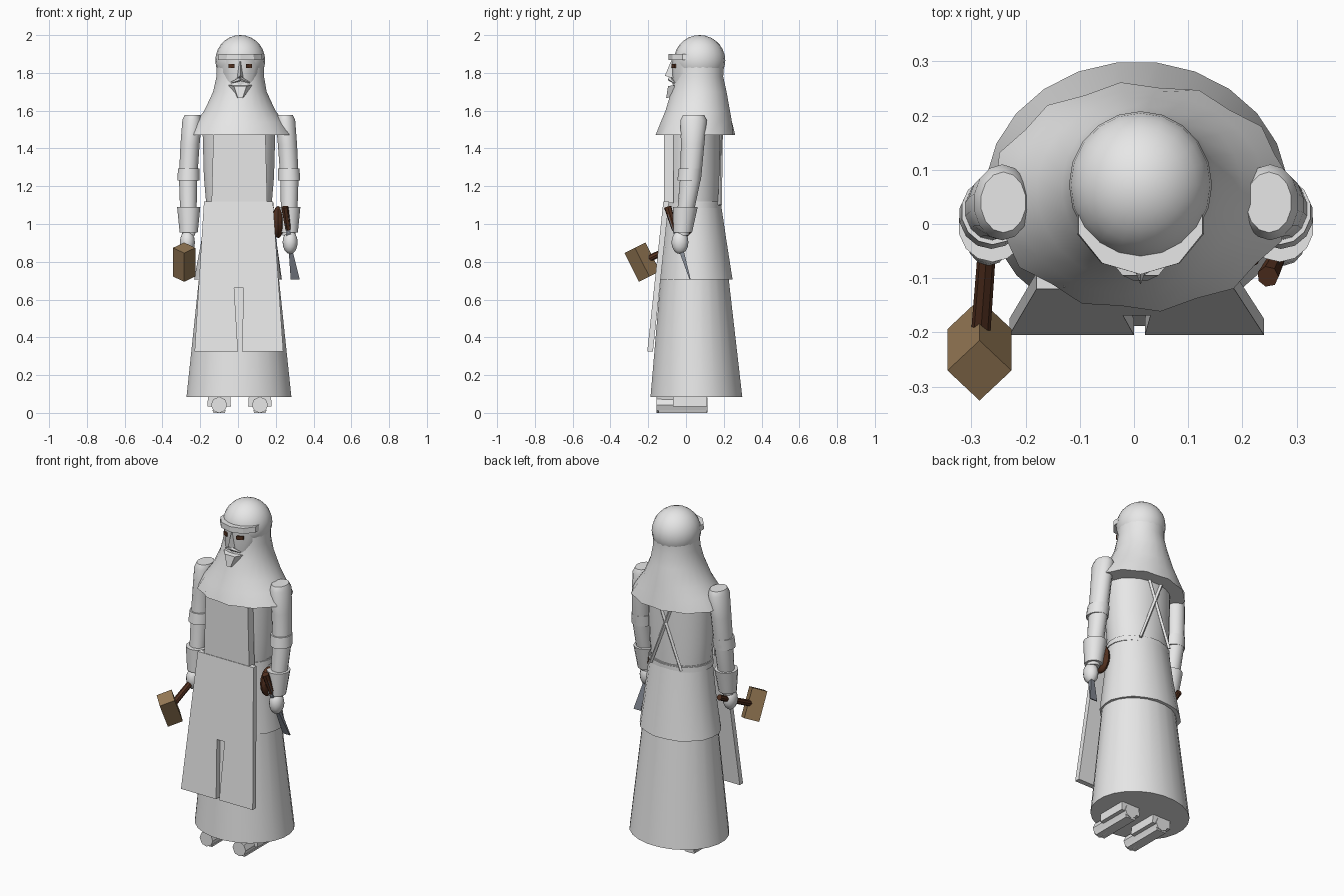
import bpy, bmesh, math
from mathutils import Vector, Matrix


def material(name, rgb):
    m = bpy.data.materials.new(name)
    m.diffuse_color = (*rgb, 1)
    return m


CLOTH = material("pale_grey", (0.8, 0.8, 0.8))
WOOD = material("tan_wood", (0.30, 0.19, 0.09))
BROWN = material("dark_brown", (0.085, 0.03, 0.014))
STEEL = material("steel_grey", (0.22, 0.24, 0.28))


def finish(bm, name, mat, smooth=True):
    bmesh.ops.recalc_face_normals(bm, faces=bm.faces)
    me = bpy.data.meshes.new(name)
    bm.to_mesh(me)
    bm.free()
    ob = bpy.data.objects.new(name, me)
    bpy.context.collection.objects.link(ob)
    me.materials.append(mat)
    if smooth:
        bpy.ops.object.select_all(action='DESELECT')
        ob.select_set(True)
        bpy.context.view_layer.objects.active = ob
        bpy.ops.object.shade_smooth_by_angle(angle=math.radians(35))
    return ob


def skin(bm, loops):
    """Bridge rings of points and cap both ends."""
    vs = [[bm.verts.new(p) for p in lp] for lp in loops]
    n = len(vs[0])
    for a, b in zip(vs, vs[1:]):
        for i in range(n):
            j = (i + 1) % n
            bm.faces.new((a[i], a[j], b[j], b[i]))
    bm.faces.new(vs[0])
    bm.faces.new(vs[-1])


def loft(name, rings, mat=CLOTH, n=20, wave=0.0, smooth=True):
    """Level elliptical rings (cx, cy, z, rx, ry); the first ring may be wavy."""
    loops = []
    for k, (cx, cy, z, rx, ry) in enumerate(rings):
        lp = []
        for i in range(n):
            a = math.tau * (i + 0.5) / n
            s = 1 + (wave * (-1) ** i if k == 0 else 0)
            lp.append((cx + rx * s * math.cos(a), cy + ry * s * math.sin(a), z))
        loops.append(lp)
    bm = bmesh.new()
    skin(bm, loops)
    return finish(bm, name, mat, smooth)


def rod(name, a, b, r1, r2, mat, n=8, smooth=True):
    """Straight bar from a to b with n sides."""
    a, b = Vector(a), Vector(b)
    d = b - a
    bm = bmesh.new()
    bmesh.ops.create_cone(bm, cap_ends=True, segments=n, radius1=r1, radius2=r2, depth=d.length,
                          matrix=Matrix.Translation((a + b) / 2) @ d.to_track_quat('Z', 'X').to_matrix().to_4x4())
    return finish(bm, name, mat, smooth)


def ball(name, c, r, mat=CLOTH, u=16, v=10):
    bm = bmesh.new()
    bmesh.ops.create_uvsphere(bm, u_segments=u, v_segments=v, radius=1,
                              matrix=Matrix.Translation(c) @ Matrix.Diagonal((*r, 1)))
    return finish(bm, name, mat)


def plate(name, pts, thick, mat=CLOTH):
    """Flat outline of 3D points thickened towards the back."""
    bm = bmesh.new()
    skin(bm, [pts, [(x, y + thick, z) for x, y, z in pts]])
    return finish(bm, name, mat, False)


# robe, tunic skirt, torso and belt
loft("robe", [(0.005, 0.055, 0.085, 0.28, 0.245), (0.005, 0.04, 1.12, 0.17, 0.14)], n=24)
loft("tunic_skirt", [(0.0, 0.052, 0.705, 0.233, 0.195), (0.005, 0.045, 0.92, 0.2, 0.17),
                     (0.005, 0.04, 1.12, 0.178, 0.145)], wave=0.01)
loft("torso", [(0.005, 0.035, 1.1, 0.175, 0.143), (0.005, 0.035, 1.25, 0.188, 0.147),
               (0.005, 0.035, 1.5, 0.195, 0.147)])
loft("belt", [(0.005, 0.04, 1.085, 0.187, 0.149), (0.005, 0.04, 1.115, 0.184, 0.149)])

# apron with split hem, and bib
outline = [(-0.18, 1.12), (0.185, 1.12), (0.24, 0.325), (0.02, 0.325), (0.03, 0.66),
           (-0.02, 0.66), (0, 0.325), (-0.23, 0.325)]
plate("apron", [(x, -0.205 + (z - 0.325) * 0.107, z) for x, z in outline], 0.03)
plate("apron_bib", [(x, -0.117, z) for x, z in [(-0.14, 1.11), (0.155, 1.11), (0.145, 1.49), (-0.13, 1.49)]], 0.05)

# crossed back straps
for s, side in ((-1, "left"), (1, "right")):
    rod(side + "_back_strap", (0.005 + s * 0.1, 0.18, 1.1), (0.005 - s * 0.045, 0.185, 1.48), 0.01, 0.01, CLOTH, 4)

# shoulder cape and hood
loft("shoulder_cape", [(0.012, 0.05, 1.47, 0.275, 0.208), (0.01, 0.055, 1.54, 0.235, 0.19),
                       (0.01, 0.062, 1.6, 0.19, 0.172), (0.01, 0.068, 1.7, 0.143, 0.148),
                       (0.012, 0.07, 1.78, 0.127, 0.128), (0.012, 0.073, 1.85, 0.125, 0.128)],
     n=24, wave=0.025)
ball("hood", (0.012, 0.072, 1.866), (0.132, 0.136, 0.134), u=20, v=14)
loft("hood_brim", [(0.012, 0.015, 1.868, 0.123, 0.108), (0.012, 0.015, 1.9, 0.12, 0.108)], n=10, smooth=False)

# face
loft("face", [(0.012, 0.02, 1.68, 0.07, 0.08), (0.012, 0.012, 1.76, 0.095, 0.086),
              (0.012, 0.01, 1.88, 0.1, 0.086)], n=10)
bm = bmesh.new()
skin(bm, [[(-0.008, -0.06, 1.77), (0.032, -0.06, 1.77), (0.012, -0.112, 1.785)],
          [(0.002, -0.06, 1.86), (0.022, -0.06, 1.86), (0.012, -0.08, 1.86)]])
finish(bm, "nose", CLOTH, False)
for s, side in ((-1, "left"), (1, "right")):
    x = 0.012 + s * 0.047
    plate(side + "_eye", [(x - 0.016, -0.07 + s * -0.008, 1.825), (x + 0.016, -0.07 + s * 0.008, 1.825),
                          (x + 0.016, -0.07 + s * 0.008, 1.846), (x - 0.016, -0.07 + s * -0.008, 1.846)],
          0.009, BROWN)
    rod(side + "_moustache", (0.012, -0.085, 1.768), (0.012 + s * 0.05, -0.062, 1.748), 0.012, 0.004, CLOTH, 5, False)
bm = bmesh.new()
skin(bm, [[(-0.05, -0.06, 1.735), (0.074, -0.06, 1.735), (0.045, -0.095, 1.73), (-0.021, -0.095, 1.73)],
          [(-0.01, -0.07, 1.672), (0.034, -0.07, 1.672), (0.024, -0.105, 1.667), (0.0, -0.105, 1.667)]])
finish(bm, "beard", CLOTH, False)

# arms, sleeve bands, cuffs and hands
for s, side in ((-1, "left"), (1, "right")):
    def X(v):
        return 0.004 + s * v
    loft(side + "_arm", [(X(0.265), -0.02, 0.94, 0.035, 0.035), (X(0.267), 0.0, 1.08, 0.045, 0.045),
                         (X(0.268), 0.025, 1.25, 0.05, 0.056), (X(0.258), 0.035, 1.42, 0.052, 0.062),
                         (X(0.247), 0.04, 1.55, 0.053, 0.07), (X(0.245), 0.04, 1.578, 0.042, 0.056)], n=14)
    loft(side + "_sleeve_band", [(X(0.267), 0.016, 1.23, 0.06, 0.062), (X(0.265), 0.024, 1.293, 0.058, 0.062)], n=14)
    loft(side + "_cuff", [(X(0.265), -0.018, 0.955, 0.049, 0.05), (X(0.265), -0.004, 1.09, 0.063, 0.066)], n=14)
    ball(side + "_hand", (X(0.272), -0.032, 0.903), (0.04, 0.045, 0.062), u=12, v=8)

# shoes
for s, side in ((-1, "left"), (1, "right")):
    x = 0.008 + s * 0.108
    rod(side + "_shoe", (x, -0.155, 0.042), (x, 0.115, 0.042), 0.043, 0.04, CLOTH, 8)
    plate(side + "_shoe_upper", [(x - 0.062, -0.07, 0.035), (x + 0.062, -0.07, 0.035),
                                 (x + 0.058, -0.07, 0.1), (x - 0.058, -0.07, 0.1)], 0.18)
    plate(side + "_shoe_sole", [(x - 0.03, -0.145, 0.0), (x + 0.03, -0.145, 0.0),
                                (x + 0.035, -0.145, 0.015), (x - 0.035, -0.145, 0.015)], 0.255)

# mallet: square block set on edge, with handle through the left hand
c, along = Vector((-0.285, -0.232, 0.798)), Vector((0, -0.45, 0.893))
bm = bmesh.new()
u, v = Vector((0.059, 0, 0)), Vector((0, 0.893, 0.45)) * 0.062
skin(bm, [[c + along * h + d for d in (u, v, -u, -v)] for h in (-0.085, 0.085)])
finish(bm, "mallet_head", WOOD, False)
rod("mallet_handle", c, (-0.263, 0.065, 0.945), 0.018, 0.016, BROWN, 8)

# chisel held in the right hand
rod("chisel_handle", (0.265, -0.06, 0.97), (0.247, -0.097, 1.09), 0.015, 0.02, BROWN, 7)
bm = bmesh.new()
skin(bm, [[(x - w, y - t, z), (x + w, y - t, z), (x + w, y + t, z), (x - w, y + t, z)]
          for x, y, z, w, t in ((0.255, -0.085, 1.05, 0.012, 0.012), (0.28, -0.022, 0.85, 0.011, 0.012),
                                (0.303, 0.022, 0.705, 0.024, 0.003))])
finish(bm, "chisel_blade", STEEL, False)

# round pouch on the belt
ball("belt_pouch", (0.212, -0.02, 1.01), (0.032, 0.062, 0.085), BROWN, 12, 8)
